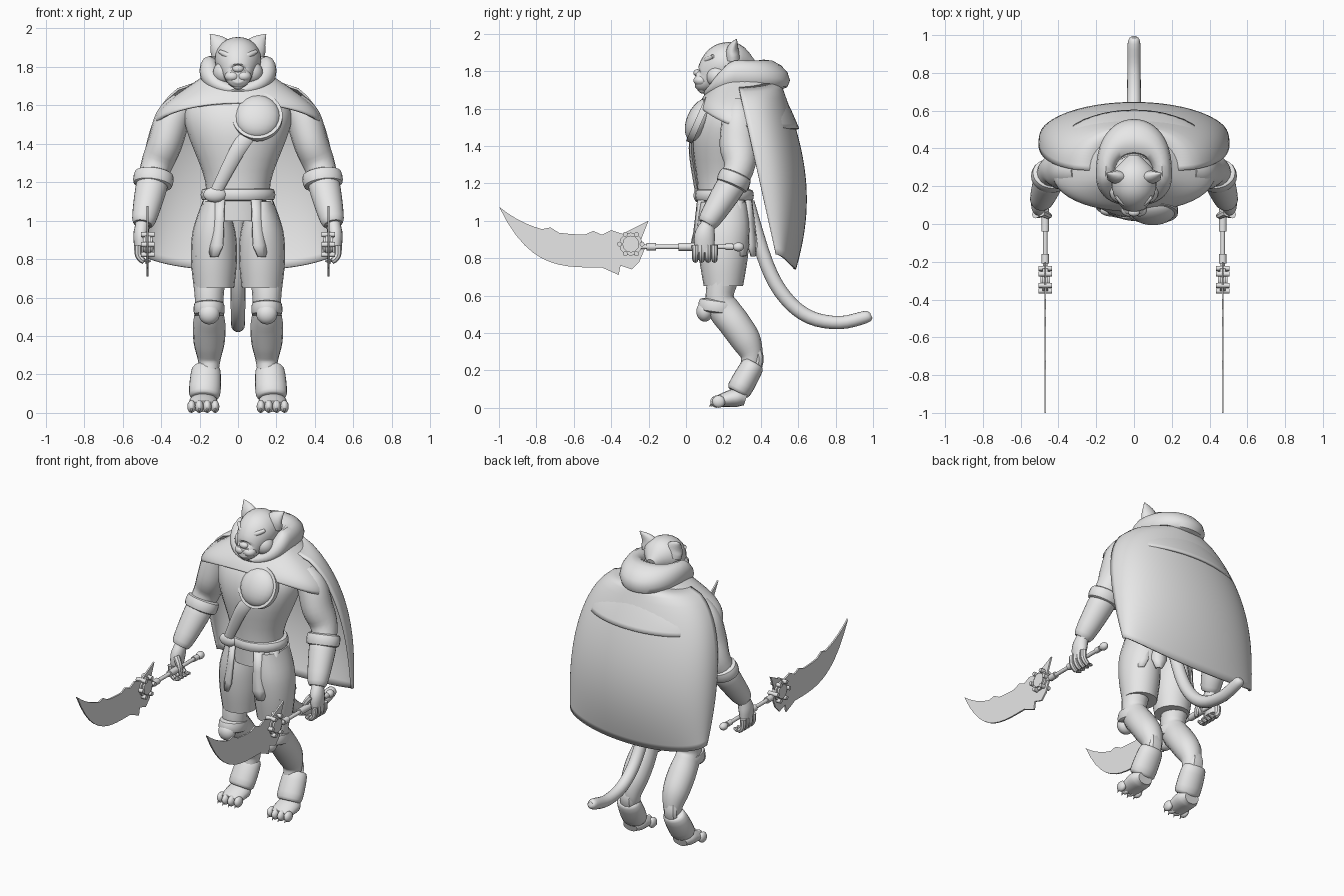
import bpy
import bmesh
from math import sin, cos, pi, radians
from mathutils import Vector, Matrix

default_cube = bpy.data.objects.get("Cube")
if default_cube:
    bpy.data.objects.remove(default_cube, do_unlink=True)

grey = bpy.data.materials.new("plain grey")
grey.use_nodes = True
grey_value = (.8, .8, .8, 1)
grey.diffuse_color = grey_value
grey.node_tree.nodes["Principled BSDF"].inputs["Base Color"].default_value = grey_value


def finish(bm, name, mirror=False, thickness=0, angle=40):
    """Turn a bmesh into a shaded object, optionally thickened or mirrored."""
    bmesh.ops.recalc_face_normals(bm, faces=bm.faces[:])
    mesh = bpy.data.meshes.new(name)
    bm.to_mesh(mesh)
    bm.free()
    mesh.materials.append(grey)
    obj = bpy.data.objects.new(name, mesh)
    bpy.context.collection.objects.link(obj)
    bpy.ops.object.select_all(action="DESELECT")
    obj.select_set(True)
    bpy.context.view_layer.objects.active = obj
    bpy.ops.object.shade_smooth_by_angle(angle=radians(angle))
    if thickness:
        solidify = obj.modifiers.new("thickness", "SOLIDIFY")
        solidify.thickness = thickness
        solidify.offset = 0
    if mirror:
        obj.modifiers.new("mirror", "MIRROR")


def smooth_path(points, steps):
    """Catmull-Rom interpolation of centre and radii together."""
    points = [points[0]] + points + [points[-1]]
    path = []
    for a, b, c, d in zip(points, points[1:], points[2:], points[3:]):
        for i in range(steps):
            t = i / steps
            bend = (2 * a - 5 * b + 4 * c - d) * t + (3 * b - a - 3 * c + d) * t * t
            path.append(b + (c - a + bend) * t / 2)
    return path + [points[-1]]


def skin(bm, rings, closed=True, caps=True):
    """Bridge rows of points with quads."""
    rows = [[bm.verts.new(point) for point in ring] for ring in rings]
    count = len(rows[0])
    for low, high in zip(rows, rows[1:]):
        for i in range(count if closed else count - 1):
            j = (i + 1) % count
            bm.faces.new((low[i], low[j], high[j], high[i]))
    if caps:
        bm.faces.new(rows[0])
        bm.faces.new(rows[-1])


def add_tube(bm, points, sides=16, steps=4):
    """Tube along x, y, z, side radius and, where it differs, depth radius."""
    points = [Vector(p if len(p) == 5 else (*p, p[-1])) for p in points]
    path = smooth_path(points, steps)
    rings = []
    for before, here, after in zip(path[:1] + path, path, path[1:] + path[-1:]):
        along = (after.xyz - before.xyz).normalized()
        side = (Vector((1, 0, 0)) - along * along.x).normalized()
        depth = along.cross(side)
        angles = [2 * pi * k / sides for k in range(sides)]
        rings.append([here.xyz + side * here[3] * cos(a) + depth * here[4] * sin(a)
                      for a in angles])
    skin(bm, rings)


def tube(name, points, mirror=False, **options):
    bm = bmesh.new()
    add_tube(bm, points, **options)
    finish(bm, name, mirror)


def upright(x, points):
    """Place y, z, radii points in one upright plane."""
    return [(x, *point) for point in points]


def band(name, start, end, width, depth, taper=1, mirror=False):
    """Cuff between two centres with rounded ends."""
    start, end = Vector(start), Vector(end)
    points = []
    for t, swell in ((0, .8), (.1, 1), (.5, 1.05), (.9, 1), (1, .8)):
        size = swell * (1 + (taper - 1) * t)
        points.append((*start.lerp(end, t), width * size, depth * size))
    tube(name, points, mirror, sides=24, steps=2)


def add_ball(bm, centre, size, tilt=0):
    place = Matrix.Translation(centre) @ Matrix.Rotation(tilt, 4, "X")
    bmesh.ops.create_uvsphere(bm, u_segments=24, v_segments=12, radius=1,
                              matrix=place @ Matrix.Diagonal((*size, 1)))


def balls(name, items, mirror=False):
    bm = bmesh.new()
    for item in items:
        add_ball(bm, *item)
    finish(bm, name, mirror)


def add_disc(bm, centre, radius, depth, turn, axis, segments=12):
    place = Matrix.Translation(centre) @ Matrix.Rotation(turn, 4, axis)
    bmesh.ops.create_cone(bm, cap_ends=True, segments=segments, radius1=radius,
                          radius2=radius, depth=depth, matrix=place)


def drape(name, row_rule, rows, closed):
    """Cloth from a rule giving half width and the side, front and back y and z."""
    count = 48
    reach = pi if closed else pi / 2
    rings = []
    for row in range(rows + 1):
        width, side, front, back = row_rule(row / rows)
        ring = []
        for k in range(count if closed else count + 1):
            angle = reach * (2 * k / count - 1)
            lean = abs(cos(angle))
            y, z = back if cos(angle) > 0 else front
            ring.append((width * sin(angle), side[0] + (y - side[0]) * lean ** .8,
                         side[1] + (z - side[1]) * lean ** 1.3))
        rings.append(ring)
    bm = bmesh.new()
    skin(bm, rings, closed, caps=False)
    finish(bm, name, thickness=.012)


def cape_row(s):
    side = (.28 + .2 * s, 1.72 - .9 * s)
    back = (.5 + .14 * sin(pi * .8 * s), 1.74 - s)
    return .2 + .3 * sin(pi * .6 * s ** .5), side, side, back


def mantle_row(s):
    width = .12 + .31 * sin(pi / 2 * s) ** 1.3
    front = (.15 - .08 * s ** .5, 1.7 - .09 * s)
    return width, (.25 + .05 * s, 1.8 - .3 * s), front, (.4 + .2 * s ** .7, 1.83 - .34 * s)


def hood_row(s):
    out, up = -cos(2 * pi * s), sin(2 * pi * s)
    back = (.46 + .09 * out, 1.78 + .07 * up - .03 * out)
    return .15 + .045 * out, (.26, 1.78 + .07 * up), (.13 - .03 * out, 1.68 + .02 * up), back


# Torso and neck
tube("torso", upright(0, [(.2, 1, .17, .13), (.2, 1.2, .17, .14), (.21, 1.42, .25, .18),
                          (.23, 1.53, .28, .18), (.26, 1.6, .26, .15), (.28, 1.68, .17, .12),
                          (.25, 1.82, .09)]), sides=24)

# Head with feline face
tube("head", upright(0, [(.05, 1.75, .03), (.06, 1.75, .055, .05), (.1, 1.755, .07),
                         (.17, 1.81, .11), (.22, 1.835, .12), (.28, 1.845, .11, .1),
                         (.36, 1.83, .03)]), sides=24)
balls("muzzle_pads", [((.03, .08, 1.75), (.04, .04, .03)), ((.07, .17, 1.77), (.06, .06, .06))], True)
balls("nose_and_chin", [((0, .06, 1.79), (.03, .02, .02)), ((0, .09, 1.71), (.03, .03, .03))])
balls("eyes", [((.055, .115, 1.835), (.02, .01, .01))], True)
tube("brows", [(.02, .105, 1.85, .013), (.055, .113, 1.86, .016), (.095, .145, 1.88, .01)], True)
tube("ears", [(.08, .25, 1.87, .06, .04), (.1, .25, 1.92, .05, .03), (.145, .27, 1.97, .003)], True)

# Cape, shoulder mantle and rolled hood
drape("cape", cape_row, 24, False)
drape("mantle", mantle_row, 14, True)
drape("rolled_hood", hood_row, 12, True)

# Belt, buckle, chest strap and round chest plate
band("belt", (0, .205, 1.1), (0, .205, 1.17), .185, .15)
balls("buckle", [((-.12, .07, 1.135), (.06, .03, .04))])
tube("chest_strap", [(-.12, .065, 1.14, .03, .015), (0, .03, 1.37, .04, .015),
                     (.08, .045, 1.48, .04, .015)], sides=8, steps=8)
bm = bmesh.new()
plate_centre, plate_tilt = (.1, .07, 1.54), -.42
add_ball(bm, plate_centre, (.12, .065, .12), plate_tilt)
add_disc(bm, plate_centre, .132, .035, plate_tilt + pi / 2, "X", segments=32)
finish(bm, "chest_plate")

# Hanging skirt flaps around the waist
bm = bmesh.new()
for degrees in (32, 64, 122, 152):
    angle = radians(degrees)
    out, along = Vector((sin(angle), -cos(angle), 0)), Vector((cos(angle), sin(angle), 0))
    rows = []
    for s in (0, .4, .8, 1):
        half = .03 + .02 * s if s < 1 else .02
        middle = Vector((out.x * (.18 + .05 * s), .205 + out.y * (.145 + .03 * s), 1.11 - .3 * s))
        rows.append([middle - along * half, middle + out * .01, middle + along * half])
    skin(bm, rows, closed=False, caps=False)
finish(bm, "skirt_flaps", mirror=True, thickness=.014)

# Arms, bracers and hands
tube("arms", [(.28, .28, 1.61, .07), (.34, .28, 1.53, .09), (.38, .28, 1.4, .09, .1),
              (.43, .28, 1.27, .08), (.48, .17, 1.08, .06), (.495, .115, .97, .04)], True)
band("bracers", (.44, .26, 1.22), (.495, .11, .98), .085, .08, taper=.7, mirror=True)
band("bracer_cuffs", (.435, .27, 1.25), (.445, .24, 1.18), .1, .085, mirror=True)
tube("palms", [(.495, .12, .99, .035), (.505, .1, .92, .04, .055), (.51, .1, .83, .025, .05)], True)
bm = bmesh.new()
for finger in range(4):
    y = .05 + .034 * finger
    add_tube(bm, [(.52, y, .87, .02), (.518, y, .82, .018), (.49, y, .79, .016), (.455, y, .795, .008)],
             sides=8)
add_tube(bm, [(.49, .06, .93, .022), (.455, .045, .88, .018), (.445, .045, .82, .01)], sides=8)
finish(bm, "fingers_and_thumb", mirror=True)

# Twin swords held forward
sword_x, grip_z = .47, .86
bm = bmesh.new()
for start, end, radius in ((.26, -.26, .012), (.08, -.04, .021), (.25, .21, .017), (-.16, -.21, .02)):
    add_tube(bm, [(sword_x, y, grip_z, radius) for y in (start, end)], steps=1)
add_ball(bm, (sword_x, .28, grip_z), (.024, .03, .024))
finish(bm, "sword_handles", mirror=True)

# Blade edges follow power curves, with nicks along the upper edge and a ragged root
outline = []
for k in range(13):
    s = 1 - k / 12
    nick = .02 if k in (6, 11) else 0
    outline.append((-.45 - .55 * s, .925 + .15 * s ** 3 + nick))
outline += [(-.4, .95), (-.34, .93), (-.2, 1), (-.24, .9), (-.22, .85), (-.25, .78), (-.29, .74),
            (-.35, .76), (-.36, .71)]
for k in range(12):
    s = k / 12
    outline.append((-.45 - .55 * s, .75 + .325 * s ** 3.5))
bm = bmesh.new()
skin(bm, [[(sword_x + side, y, z) for y, z in outline] for side in (-.005, .005)])
finish(bm, "sword_blades", mirror=True, angle=20)

# Studded hub at the root of each blade
bm = bmesh.new()
hub = Vector((sword_x, -.295, .875))
for radius, depth in ((.062, .03), (.045, .05)):
    add_disc(bm, hub, radius, depth, pi / 2, "Y")
for stud in range(6):
    angle = pi * stud / 3
    add_disc(bm, hub + .06 * Vector((0, cos(angle), sin(angle))), .013, .07, pi / 2, "Y")
finish(bm, "sword_hubs", mirror=True)

# Shorts, legs and knee guards
tube("shorts", upright(.125, [(.2, 1.1, .06, .12), (.2, .95, .11, .14), (.2, .8, .12, .13),
                              (.2, .65, .105)]), True, sides=20)
tube("legs", upright(.15, [(.2, .7, .085), (.18, .6, .075), (.2, .53, .075, .085), (.26, .45, .085),
                           (.32, .36, .08), (.35, .28, .06), (.34, .22, .05)]), True)
band("knee_bands", (.15, .175, .575), (.15, .165, .505), .077, .1, mirror=True)
balls("knee_caps", [((.15, .1, .515), (.055, .045, .055))], True)

# Ankle guards, paws and claws
band("ankle_guards", (.165, .365, .24), (.175, .275, .08), .074, .06, taper=1.1, mirror=True)
tube("heel_plates", upright(.16, [(.38, .31, .035, .025), (.39, .25, .045, .025),
                                  (.36, .16, .04, .025)]), True, sides=8)
tube("paws", upright(.18, [(.32, .045, .05, .035), (.27, .055, .075, .05), (.165, .033, .066, .03)]), True)
toes, claws = [], bmesh.new()
for toe in range(4):
    x, y = .119 + .041 * toe, .165 if toe in (1, 2) else .175
    toes.append(((x, y, .033), (.022, .035, .033)))
    add_tube(claws, [(x, y - .02, .032, .01), (x, y - .04, .006, .002)], sides=6, steps=1)
balls("toes", toes, True)
finish(claws, "claws", mirror=True)

# Tail
tube("tail", upright(0, [(.33, 1.1, .036), (.43, .77, .038), (.53, .59, .038), (.66, .485, .037),
                         (.82, .455, .035), (.96, .485, .033), (.99, .495, .015)]))
